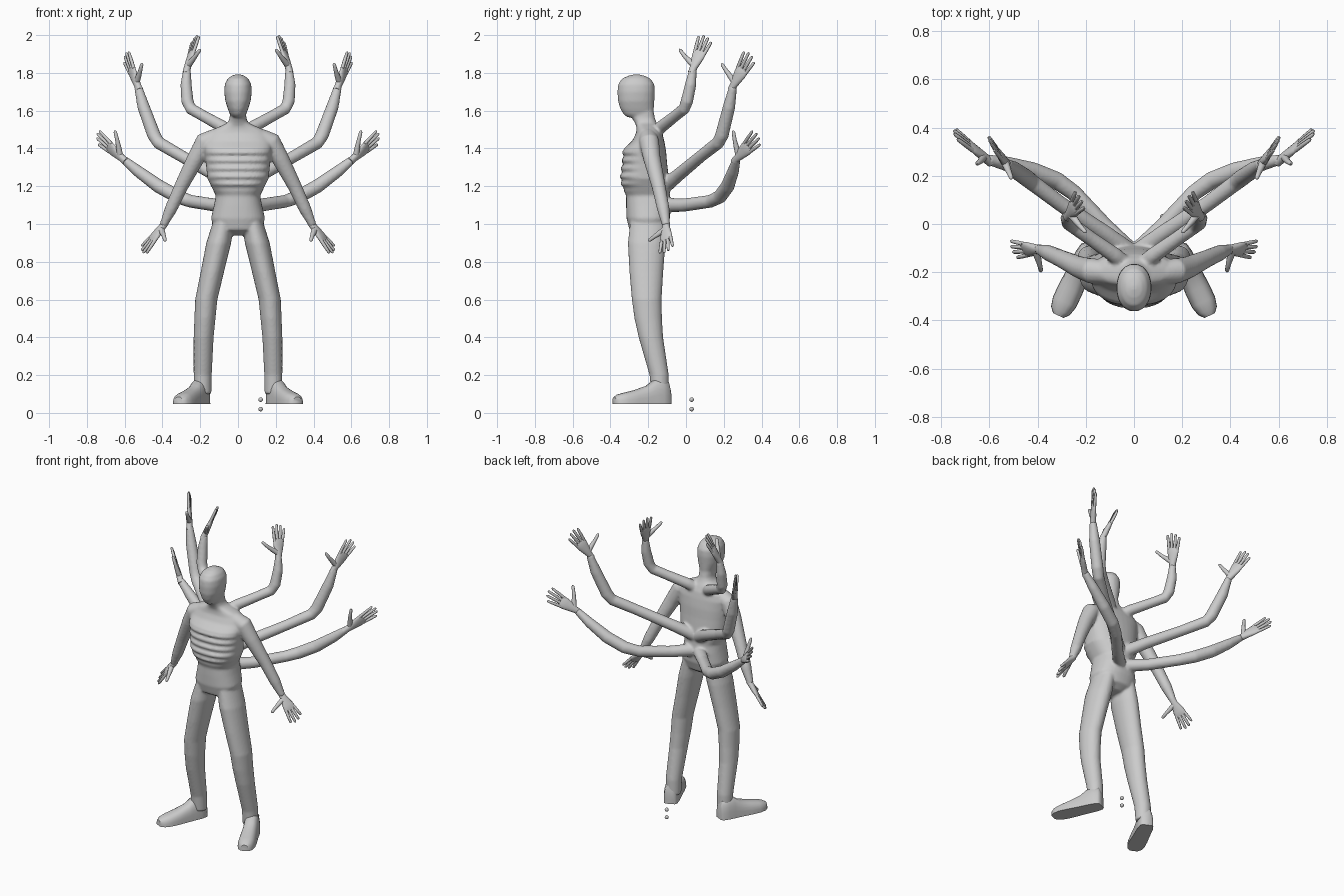
import bpy, bmesh, math
from mathutils import Vector

if "Cube" in bpy.data.objects:
    bpy.data.objects.remove(bpy.data.objects["Cube"])

V = Vector


def loft(bm, rings):
    """Skin a list of point rings into a closed tube."""
    loops = [[bm.verts.new(p) for p in r] for r in rings]
    n = len(loops[0])
    for a, b in zip(loops, loops[1:]):
        for i in range(n):
            bm.faces.new((a[i], a[(i + 1) % n], b[(i + 1) % n], b[i]))
    bm.faces.new(loops[0][::-1])
    bm.faces.new(loops[-1])


def ring(c, u, v, n=16, power=1.0):
    def f(t):
        return math.copysign(abs(t) ** power, t)
    return [V(c) + V(u) * f(math.cos(2 * math.pi * i / n)) + V(v) * f(math.sin(2 * math.pi * i / n))
            for i in range(n)]


def tube(bm, pts, s=1, n=12):
    """Round tube through (x, y, z, radius) points; s=-1 mirrors it."""
    cs = [V((p[0] * s, p[1], p[2])) for p in pts]
    rings, u = [], None
    for i, c in enumerate(cs):
        d = (cs[min(i + 1, len(cs) - 1)] - cs[max(i - 1, 0)]).normalized()
        u = d.orthogonal() if u is None else u - d * u.dot(d)
        u.normalize()
        rings.append(ring(c, u * pts[i][3], d.cross(u) * pts[i][3], n))
    loft(bm, rings)


def lerp_rows(rows, z):
    for a, b in zip(rows, rows[1:]):
        if z <= b[0]:
            t = (z - a[0]) / (b[0] - a[0])
            return [p + (q - p) * t for p, q in zip(a, b)]
    return list(rows[-1])


def finish(name, bm, mirror=False, angle=60):
    bmesh.ops.recalc_face_normals(bm, faces=bm.faces[:])
    me = bpy.data.meshes.new(name)
    bm.to_mesh(me)
    bm.free()
    ob = bpy.data.objects.new(name, me)
    bpy.context.collection.objects.link(ob)
    if mirror:
        ob.modifiers.new("mirror", 'MIRROR').use_mirror_merge = False
    bpy.ops.object.select_all(action='DESELECT')
    ob.select_set(True)
    bpy.context.view_layer.objects.active = ob
    bpy.ops.object.shade_smooth_by_angle(angle=math.radians(angle))
    return ob


# torso and neck: z, half width, front y, back y
torso = [(.94, .05, -.25, -.15), (.97, .125, -.30, -.105), (1.03, .143, -.315, -.085),
         (1.10, .127, -.317, -.08), (1.15, .117, -.317, -.085), (1.19, .137, -.335, -.088),
         (1.24, .162, -.347, -.09), (1.32, .170, -.338, -.10), (1.38, .178, -.333, -.105),
         (1.40, .180, -.328, -.108), (1.44, .178, -.285, -.115), (1.48, .160, -.265, -.125),
         (1.50, .135, -.262, -.135), (1.515, .10, -.262, -.142), (1.535, .055, -.27, -.155),
         (1.56, .044, -.285, -.165), (1.62, .042, -.29, -.175)]
# head: same columns
head = [(1.565, .028, -.31, -.19), (1.58, .042, -.33, -.175), (1.61, .054, -.348, -.17),
        (1.65, .067, -.36, -.168), (1.70, .073, -.363, -.165), (1.74, .070, -.359, -.168),
        (1.77, .054, -.338, -.188), (1.785, .034, -.305, -.22), (1.792, .012, -.275, -.25)]

body = bmesh.new()
rings = []
for k in range(69):
    z, rx, yf, yb = lerp_rows(torso, .94 + k * .01)
    r = ring((0, (yf + yb) / 2, z), (rx, 0, 0), (0, (yb - yf) / 2, 0), 40, .85)
    if 1.17 < z < 1.40:  # rib ripples on the front
        for p in r:
            front = max(0, ((yf + yb) / 2 - p.y) / ((yb - yf) / 2))
            p.y += .008 * front ** .6 * math.cos(2 * math.pi * (z - 1.19) / .042)
    rings.append(r)
loft(body, rings)
loft(body, [ring((0, (f + b) / 2, z), (rx, 0, 0), (0, (b - f) / 2, 0), 32, .93)
            for z, rx, f, b in head])

# legs: z, x, y, half width, half depth
leg = [(1.02, .075, -.20, .055, .095), (.90, .102, -.208, .066, .10), (.75, .135, -.21, .062, .09),
       (.60, .168, -.208, .059, .079), (.50, .175, -.20, .056, .073), (.40, .182, -.186, .053, .065),
       (.20, .187, -.142, .048, .051), (.10, .187, -.137, .046, .047)]
# arms: x, y, z, radius
front_arm = [(.12, -.20, 1.455, .05), (.175, -.195, 1.435, .053), (.225, -.18, 1.345, .046),
             (.30, -.145, 1.20, .037), (.355, -.12, 1.08, .033), (.397, -.105, .99, .02)]
upper_arm = [(.01, -.19, 1.46, .035), (.08, -.13, 1.515, .033), (.18, -.06, 1.57, .03),
             (.25, -.01, 1.61, .031), (.268, .005, 1.65, .033), (.275, .025, 1.74, .03),
             (.27, .037, 1.82, .02)]
middle_arm = [(.00, -.13, 1.185, .04), (.12, -.04, 1.26, .035), (.30, .08, 1.36, .032),
              (.42, .17, 1.43, .034), (.445, .19, 1.47, .036), (.50, .228, 1.62, .033),
              (.53, .25, 1.73, .021)]
lower_arm = [(.00, -.13, 1.10, .04), (.12, -.01, 1.10, .035), (.25, .13, 1.12, .034),
             (.32, .18, 1.145, .037), (.42, .22, 1.20, .037), (.53, .25, 1.28, .031),
             (.61, .268, 1.345, .021)]
for s in (1, -1):
    loft(body, [ring((x * s, y, z), (rx, 0, 0), (0, ry, 0), 24) for z, x, y, rx, ry in leg])
    for arm in (front_arm, upper_arm, middle_arm, lower_arm):
        tube(body, arm, s, 16)
ob = finish("body", body)
# blend the parts into one skin
m = ob.modifiers.new("blend", 'REMESH')
m.mode, m.voxel_size, m.use_smooth_shade = 'VOXEL', .008, True
m = ob.modifiers.new("soften", 'SMOOTH')
m.factor, m.iterations = .5, 3

# feet, turned outwards: distance from heel, half width, top z
bm = bmesh.new()
heel, d = V((.178, -.088, 0)), V((.42, -.90, 0)).normalized()
side = V((-d.y, d.x, 0))
rings = []
for t, w, top in [(0, .028, .13), (.012, .04, .17), (.05, .047, .18), (.09, .048, .175),
                  (.13, .049, .145), (.20, .053, .122), (.26, .053, .108), (.30, .043, .098),
                  (.322, .024, .085)]:
    r = ring(heel + d * t + V((0, 0, .047)), side * w, V((0, 0, top - .047)), 24, .75)
    for p in r:
        p.z = max(p.z, .047)
    rings.append(r[:13])
loft(bm, rings)
finish("foot", bm, True, 50)


def hand(name, wrist, tip, thumb):
    wrist, tip, thumb = V(wrist), V(tip), V(thumb)
    L = (tip - wrist).length
    d = (tip - wrist) / L
    t = thumb - wrist
    t = (t - d * t.dot(d)).normalized()
    n = d.cross(t)
    bm = bmesh.new()
    # palm
    loft(bm, [ring(wrist + d * L * k, t * w, n * h, 16, .9) for k, w, h in
              [(-.12, .019, .018), (.05, .02, .018), (.2, .027, .017), (.38, .035, .014),
               (.52, .037, .011), (.57, .033, .007)]])
    # fingers
    for k, reach in zip((-1.5, -.5, .5, 1.5), (.9, 1.0, 1.03, .97)):
        a, b = wrist + d * L * .48 + t * k * .018, wrist + d * L * reach + t * k * .027
        tube(bm, [(*a, .0095), (*a.lerp(b, .5), .009), (*a.lerp(b, .93), .0075), (*b, .004)], 1, 8)
    # thumb
    a = wrist + d * L * .12 + t * .008
    mid = a.lerp(thumb, .55) + t * .006
    tube(bm, [(*a, .016), (*a.lerp(mid, .5), .0145), (*mid, .011),
              (*mid.lerp(thumb, .85), .009), (*thumb, .004)], 1, 10)
    finish(name, bm, True)


hand("front_hand", (.397, -.105, .99), (.505, -.105, .855), (.385, -.198, .91))
hand("upper_hand", (.27, .037, 1.82), (.222, .105, 1.99), (.20, -.035, 1.925))
hand("middle_hand", (.53, .25, 1.73), (.595, .34, 1.895), (.508, .188, 1.85))
hand("lower_hand", (.61, .268, 1.345), (.745, .38, 1.465), (.652, .25, 1.495))

# two small beads near the ground
for i, z in enumerate((.02, .07)):
    bm = bmesh.new()
    bmesh.ops.create_uvsphere(bm, u_segments=16, v_segments=10, radius=.012)
    bmesh.ops.translate(bm, verts=bm.verts[:], vec=(.12, .03, z))
    finish("bead_%d" % (i + 1), bm)
